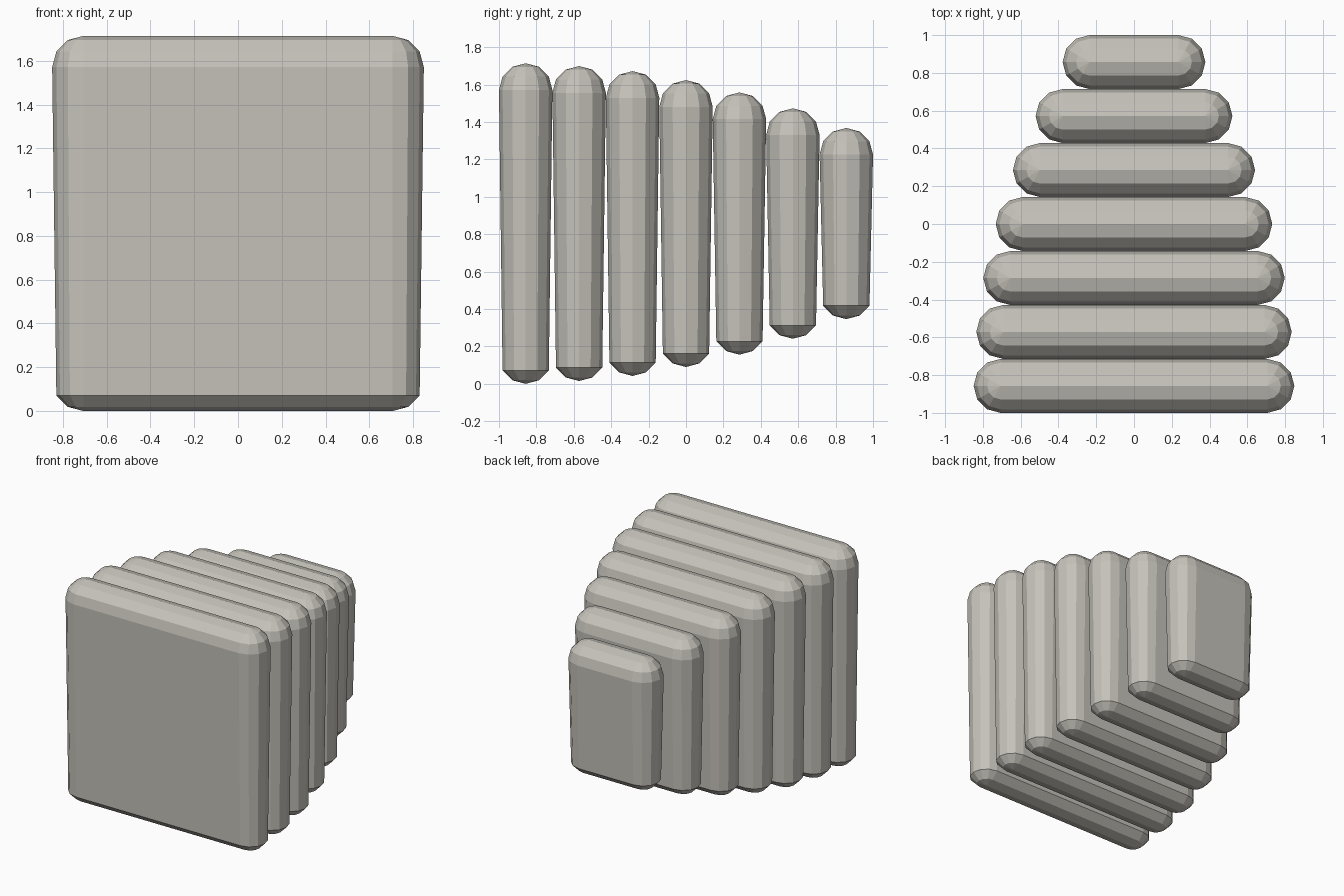
import bpy, bmesh
from math import sin, cos, radians

cube = bpy.data.objects.get("Cube")
if cube:
    bpy.data.objects.remove(cube, do_unlink=True)

# Single warm grey material
COLOUR = (0.56, 0.54, 0.49, 1)
mat = bpy.data.materials.new("warm_grey")
mat.use_nodes = True
mat.diffuse_color = COLOUR
bsdf = mat.node_tree.nodes["Principled BSDF"]
bsdf.inputs["Base Color"].default_value = COLOUR
bsdf.inputs["Roughness"].default_value = 0.8

R = 1 / 7       # edge radius, half a slab's thickness
MID_Z = 0.857   # every slab is centred on this height


def rounded_slab(name, y, half_width, half_height):
    """Loft stadium-shaped rings from the bottom ridge to the top ridge."""
    bm = bmesh.new()
    cx, cz = half_width - R, half_height - R
    rings = []
    for lat in range(-90, 91, 30):
        a = radians(lat)
        z = MID_Z + (cz if lat >= 0 else -cz) + R * sin(a)
        ring = []
        for side, start in ((1, -90), (-1, 90)):
            for step in range(7):
                b = radians(start + 30 * step)
                ring.append(bm.verts.new((side * cx + R * cos(a) * cos(b),
                                          y + R * cos(a) * sin(b), z)))
        rings.append(ring)
    for low, high in zip(rings, rings[1:]):
        n = len(low)
        for i in range(n):
            j = (i + 1) % n
            bm.faces.new((low[i], low[j], high[j], high[i]))
    # Collapse the end rings into ridges
    bmesh.ops.remove_doubles(bm, verts=bm.verts[:], dist=0.0001)
    bmesh.ops.recalc_face_normals(bm, faces=bm.faces[:])
    mesh = bpy.data.meshes.new(name)
    bm.to_mesh(mesh)
    bm.free()
    mesh.materials.append(mat)
    obj = bpy.data.objects.new(name, mesh)
    bpy.context.collection.objects.link(obj)


# Half width and half height of each slab, front to back
SIZES = [(0.849, 0.857), (0.835, 0.842), (0.798, 0.815), (0.732, 0.767),
         (0.641, 0.701), (0.521, 0.616), (0.378, 0.511)]
for i, (w, h) in enumerate(SIZES):
    rounded_slab(f"slab_{i + 1}", (i - 3) * 2 * R, w, h)
